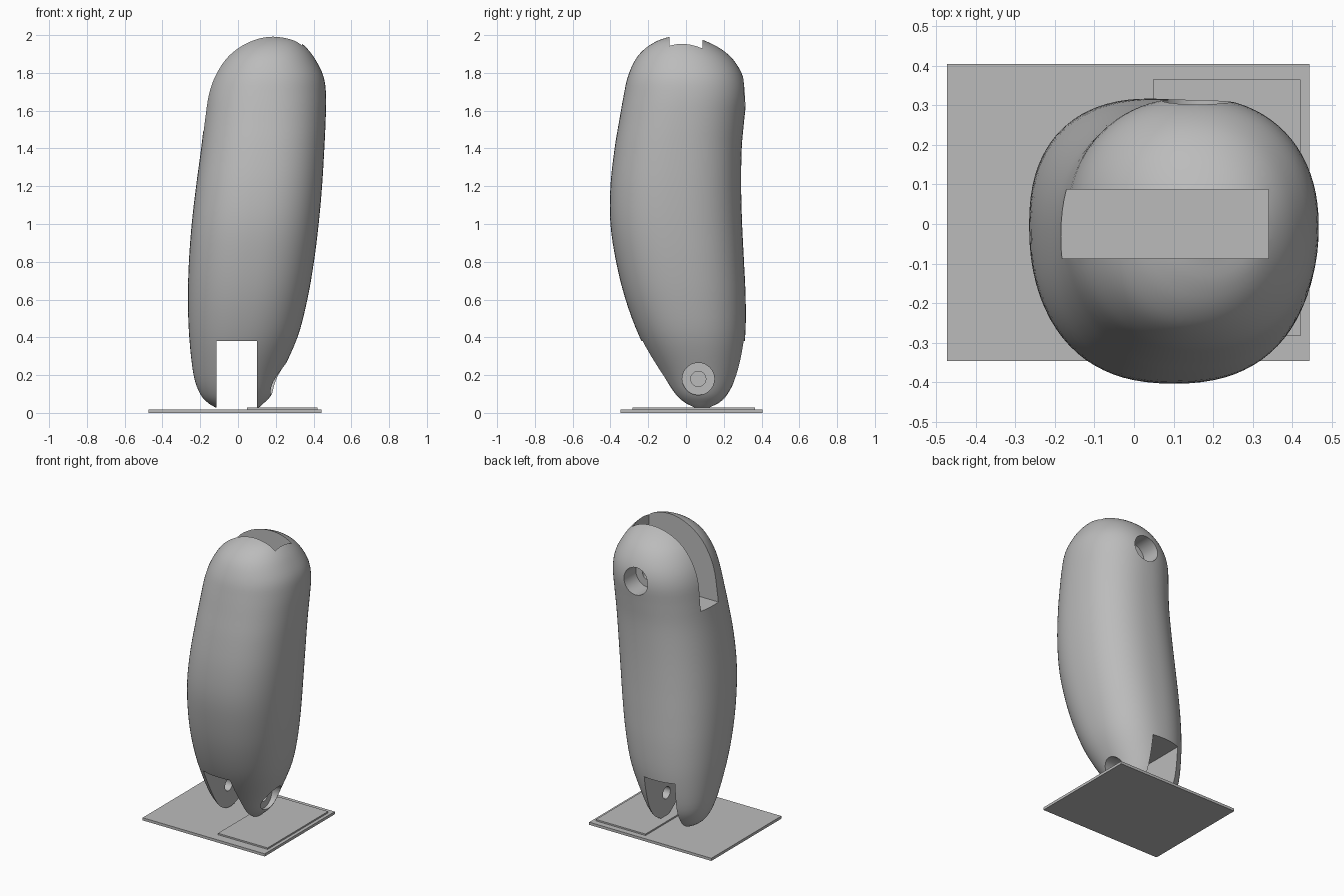
import bpy, bmesh, math
from mathutils import Vector, Matrix

if "Cube" in bpy.data.objects:
    bpy.data.objects.remove(bpy.data.objects["Cube"])

grey = bpy.data.materials.new("plain grey")
grey.diffuse_color = (0.5, 0.5, 0.5, 1)
grey.use_nodes = True
grey.node_tree.nodes["Principled BSDF"].inputs["Base Color"].default_value = grey.diffuse_color

# Body stations: z, left x, right x, front y, back y
STATIONS = [
    (0.02, -0.10, 0.10, 0.01, 0.16), (0.05, -0.155, 0.135, -0.035, 0.205),
    (0.10, -0.20, 0.18, -0.08, 0.245), (0.20, -0.235, 0.225, -0.14, 0.285),
    (0.40, -0.258, 0.315, -0.245, 0.313), (0.60, -0.265, 0.367, -0.32, 0.316),
    (0.80, -0.26, 0.402, -0.37, 0.307), (1.00, -0.245, 0.427, -0.40, 0.297),
    (1.20, -0.222, 0.445, -0.40, 0.292), (1.40, -0.195, 0.457, -0.378, 0.295),
    (1.55, -0.178, 0.464, -0.353, 0.308), (1.68, -0.162, 0.466, -0.33, 0.32),
    (1.78, -0.13, 0.453, -0.308, 0.302), (1.87, -0.075, 0.41, -0.268, 0.25),
    (1.93, -0.01, 0.365, -0.215, 0.18), (1.97, 0.06, 0.315, -0.15, 0.10),
    (1.992, 0.12, 0.25, -0.085, 0.035),
]
SIDES, STEPS = 80, 4


def spline(a, b, c, d, t):
    return [0.5 * (2 * q + (r - p) * t + (2 * p - 5 * q + 4 * r - s) * t * t
                   + (3 * q - p - 3 * r + s) * t ** 3) for p, q, r, s in zip(a, b, c, d)]


def finish(name, bm):
    bmesh.ops.recalc_face_normals(bm, faces=bm.faces[:])
    mesh = bpy.data.meshes.new(name)
    bm.to_mesh(mesh)
    bm.free()
    mesh.materials.append(grey)
    ob = bpy.data.objects.new(name, mesh)
    bpy.context.collection.objects.link(ob)
    return ob


def box(name, lo, hi):
    lo, hi = Vector(lo), Vector(hi)
    bm = bmesh.new()
    bmesh.ops.create_cube(bm, size=1, matrix=Matrix.Translation((lo + hi) / 2)
                          @ Matrix.Diagonal((*(hi - lo), 1)))
    return finish(name, bm)


def rod(name, start, end, radius):
    start, end = Vector(start), Vector(end)
    axis = end - start
    turn = axis.to_track_quat('Z', 'Y').to_matrix().to_4x4()
    bm = bmesh.new()
    bmesh.ops.create_cone(bm, cap_ends=True, segments=48, radius1=radius, radius2=radius,
                          depth=axis.length, matrix=Matrix.Translation((start + end) / 2) @ turn)
    return finish(name, bm)


def squircle(row, n):
    z, x0, x1, y0, y1 = row
    pts = []
    for i in range(SIDES):
        a = 2 * math.pi * i / SIDES
        c, s = math.cos(a), math.sin(a)
        pts.append(((x0 + x1) / 2 + (x1 - x0) / 2 * math.copysign(abs(c) ** (2 / n), c),
                    (y0 + y1) / 2 + (y1 - y0) / 2 * math.copysign(abs(s) ** (2 / n), s), z))
    return pts


# Body: smooth loft through the stations
rows = []
last = len(STATIONS) - 1
for i in range(last):
    quad = [STATIONS[min(max(j, 0), last)] for j in range(i - 1, i + 3)]
    rows += [spline(*quad, k / STEPS) for k in range(STEPS)]
rows.append(STATIONS[-1])

bm = bmesh.new()
rings = []
for row in rows:
    squareness = 2.0 + 0.35 * math.sin(math.pi * min(1, row[0] / 2)) ** 0.7
    rings.append([bm.verts.new(p) for p in squircle(row, squareness)])
for a, b in zip(rings, rings[1:]):
    for i in range(SIDES):
        j = (i + 1) % SIDES
        bm.faces.new((a[i], a[j], b[j], b[i]))
bm.faces.new(rings[0])
pole = bm.verts.new((0.185, -0.025, 2.0))
for i in range(SIDES):
    bm.faces.new((rings[-1][i], rings[-1][(i + 1) % SIDES], pole))
body = finish("body", bm)

# Cutters: joint slots, pin holes and counterbores
cutters = [
    box("lower_slot_cutter", (-0.115, -1, -0.5), (0.10, 1, 0.38)),
    box("upper_slot_cutter", (-1, -0.087, 1.49), (0.34, 0.087, 2.5)),
    rod("lower_bore_cutter", (0.15, 0.065, 0.18), (0.6, 0.065, 0.18), 0.085),
    rod("lower_pin_cutter", (-0.17, 0.065, 0.18), (0.3, 0.065, 0.18), 0.04),
    rod("upper_bore_cutter", (0.16, 0.18, 1.69), (0.16, 0.6, 1.69), 0.09),
    rod("upper_pin_cutter", (0.16, -0.18, 1.69), (0.16, 0.3, 1.69), 0.04),
]
bpy.context.view_layer.objects.active = body
body.select_set(True)
for cutter in cutters:
    cutter.hide_render = True
    mod = body.modifiers.new("cut", 'BOOLEAN')
    mod.operation, mod.solver, mod.object = 'DIFFERENCE', 'EXACT', cutter
    bpy.ops.object.modifier_apply(modifier=mod.name)
    bpy.data.objects.remove(cutter)
bpy.ops.object.shade_smooth_by_angle(angle=math.radians(35))

# Base plates
box("base_plate", (-0.473, -0.346, 0), (0.443, 0.404, 0.018))
box("upper_plate", (0.048, -0.283, 0.018), (0.42, 0.365, 0.028))
